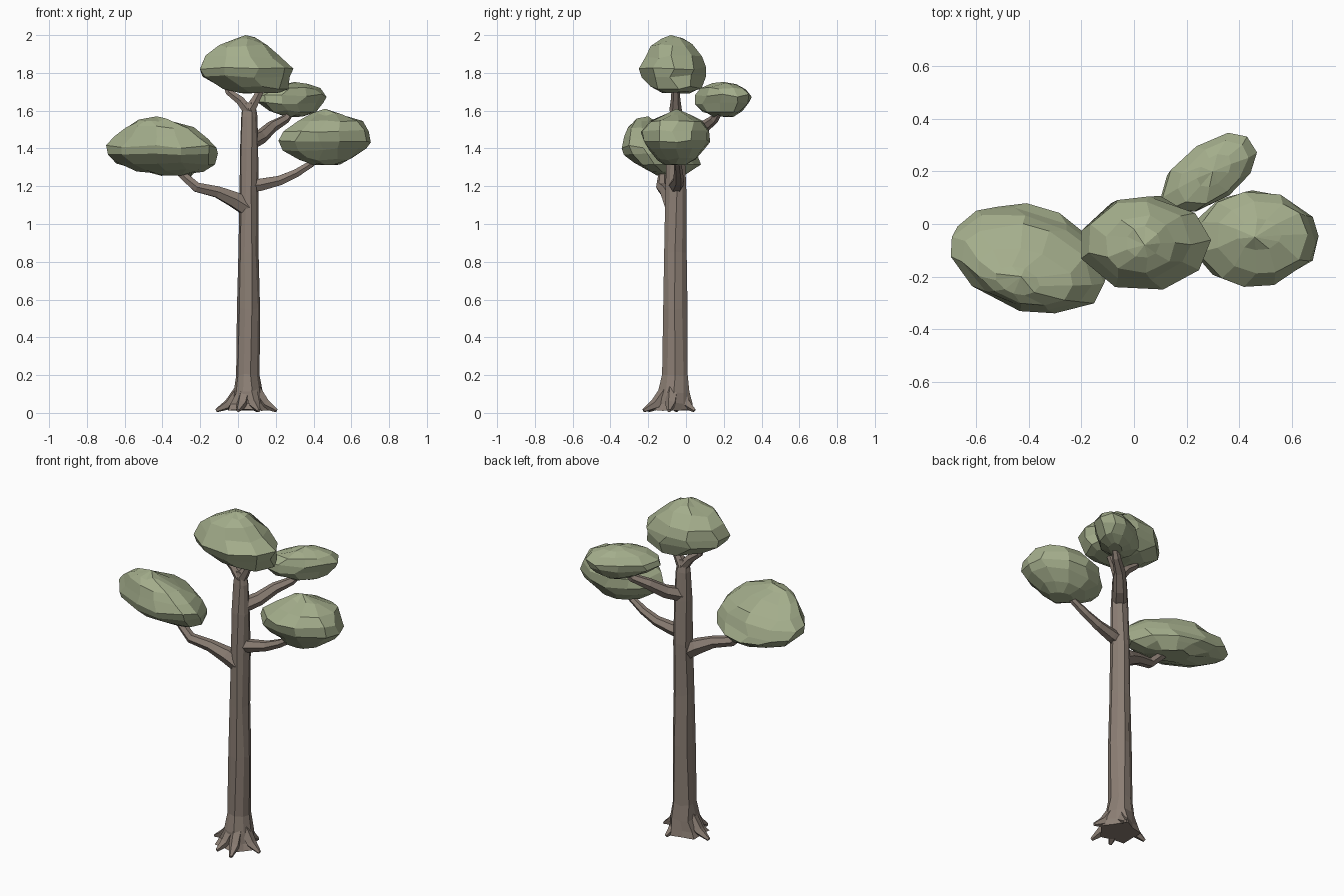
import bpy, bmesh, math, random
from mathutils import Vector

random.seed(4)


def material(name, rgb):
    m = bpy.data.materials.new(name)
    m.diffuse_color = (*rgb, 1)
    return m


BARK = material("bark", (0.26, 0.21, 0.175))
LEAF = material("leaf", (0.37, 0.42, 0.26))


def loft(name, rings, mat, tip=None):
    """Skin a stack of equal-sized rings, capped flat or with a tip point."""
    bm = bmesh.new()
    loops = [[bm.verts.new(p) for p in ring] for ring in rings]
    n = len(loops[0])
    for a, b in zip(loops, loops[1:]):
        for i in range(n):
            j = (i + 1) % n
            bm.faces.new((a[i], a[j], b[j], b[i]))
    bm.faces.new(loops[0][::-1])
    if tip:
        t = bm.verts.new(tip)
        for i in range(n):
            bm.faces.new((loops[-1][i], loops[-1][(i + 1) % n], t))
    else:
        bm.faces.new(loops[-1])
    bmesh.ops.recalc_face_normals(bm, faces=bm.faces)
    me = bpy.data.meshes.new(name)
    bm.to_mesh(me)
    bm.free()
    me.materials.append(mat)
    ob = bpy.data.objects.new(name, me)
    bpy.context.collection.objects.link(ob)
    return ob


def oval(level, n, shear=0.0, jitter=0.0, star=0.0):
    """Ring filling the box x0..x1, y0..y1 at height z; shear slants it in plan."""
    z, x0, x1, y0, y1 = level
    cx, cy, a, h = (x0 + x1) / 2, (y0 + y1) / 2, (x1 - x0) / 2, (y1 - y0) / 2
    b = math.sqrt(max(h * h - (shear * a) ** 2, (0.5 * h) ** 2))
    pts = []
    for i in range(n):
        t = 2 * math.pi * i / n + random.uniform(-1, 1) * jitter * 3
        k = 1 + random.uniform(-0.6, 1) * jitter - (star if i % 2 else 0)
        dx = a * k * math.cos(t)
        pts.append((cx + dx, cy + b * k * math.sin(t) + shear * dx,
                    z + random.uniform(-1, 1) * jitter * 0.2))
    return pts


def limb(name, path, n=6):
    """Tapered tube through (x, y, z, radius) points."""
    pts = [Vector(p[:3]) for p in path]
    rings = []
    for i, p in enumerate(pts):
        d = (pts[min(i + 1, len(pts) - 1)] - pts[max(i - 1, 0)]).normalized()
        side = d.cross(Vector((0, 0, 1))).normalized()
        up = side.cross(d)
        r = path[i][3]
        rings.append([p + r * (side * math.cos(2 * math.pi * k / n)
                               + up * math.sin(2 * math.pi * k / n)) for k in range(n)])
    return loft(name, rings, BARK)


# Trunk with a flared, lobed foot
trunk = [(0.015, -0.08, 0.17, -0.19, 0.04), (0.05, -0.055, 0.155, -0.165, 0.035),
         (0.11, -0.025, 0.13, -0.15, 0.025), (0.2, -0.015, 0.115, -0.128, 0.015),
         (0.55, -0.008, 0.117, -0.125, 0.01), (0.85, 0.0, 0.108, -0.118, 0.005),
         (1.15, 0.005, 0.11, -0.11, 0.005), (1.4, 0.008, 0.107, -0.105, -0.005),
         (1.57, 0.015, 0.103, -0.09, -0.018), (1.64, 0.025, 0.09, -0.08, -0.03)]
loft("trunk", [oval(l, 10, jitter=0.03, star=0.22 if l[0] < 0.08 else 0.06)
               for l in trunk], BARK)

# Roots
tips = [(-0.115, -0.05), (0.205, -0.09), (0.0, -0.2), (0.11, -0.225), (0.1, 0.045)]
for i, (x, y) in enumerate(tips):
    c = Vector((0.053, -0.065))
    m = c.lerp(Vector((x, y)), 0.6)
    s = c.lerp(Vector((x, y)), 0.25)
    limb(f"root_{i + 1}", [(s.x, s.y, 0.12, 0.035), (m.x, m.y, 0.045, 0.03),
                           (x, y, 0.012, 0.01)], 5)

# Branches
limb("branch_left", [(0.06, -0.06, 1.08, 0.05), (-0.02, -0.08, 1.13, 0.046),
                     (-0.11, -0.105, 1.17, 0.034), (-0.22, -0.13, 1.195, 0.029),
                     (-0.27, -0.125, 1.24, 0.026), (-0.35, -0.12, 1.31, 0.018)])
limb("branch_right", [(0.05, -0.055, 1.2, 0.04), (0.12, -0.05, 1.208, 0.037),
                      (0.22, -0.04, 1.23, 0.029), (0.31, -0.04, 1.27, 0.024),
                      (0.39, -0.045, 1.32, 0.02), (0.46, -0.05, 1.38, 0.015)])
limb("branch_back", [(0.06, -0.05, 1.43, 0.042), (0.12, 0.025, 1.46, 0.038),
                     (0.18, 0.095, 1.515, 0.032), (0.25, 0.15, 1.555, 0.024),
                     (0.3, 0.19, 1.62, 0.017)])
limb("fork_left", [(0.055, -0.055, 1.6, 0.032), (0.01, -0.055, 1.655, 0.026),
                   (-0.05, -0.055, 1.7, 0.02), (-0.07, -0.055, 1.75, 0.015)])
limb("fork_right", [(0.06, -0.055, 1.6, 0.034), (0.095, -0.055, 1.66, 0.025),
                    (0.12, -0.055, 1.71, 0.022), (0.14, -0.055, 1.76, 0.016)])


# Foliage clumps, as plan boxes at a few heights
def clump(name, levels, tip, shear=0.0, n=11):
    loft(name, [oval(l, n, shear, 0.045) for l in levels], LEAF, tip)


clump("foliage_top", [
    (1.695, 0.0, 0.22, -0.13, 0.03), (1.72, -0.09, 0.265, -0.19, 0.08),
    (1.78, -0.19, 0.28, -0.24, 0.105), (1.825, -0.21, 0.285, -0.25, 0.11),
    (1.885, -0.175, 0.215, -0.215, 0.09), (1.945, -0.11, 0.155, -0.19, 0.035),
    (1.98, -0.03, 0.1, -0.13, -0.01)], (0.04, -0.08, 2.0), n=9)
clump("foliage_left", [
    (1.262, -0.43, -0.24, -0.15, 0.0), (1.285, -0.54, -0.18, -0.21, 0.05),
    (1.32, -0.64, -0.125, -0.28, 0.075), (1.365, -0.7, -0.11, -0.33, 0.06),
    (1.41, -0.7, -0.115, -0.34, 0.035), (1.46, -0.655, -0.16, -0.33, 0.0),
    (1.51, -0.6, -0.23, -0.31, -0.09), (1.55, -0.53, -0.36, -0.27, -0.16)],
    (-0.43, -0.2, 1.57), -0.2)
clump("foliage_right", [
    (1.315, 0.4, 0.54, -0.11, 0.0), (1.345, 0.32, 0.6, -0.15, 0.055),
    (1.395, 0.235, 0.68, -0.19, 0.095), (1.44, 0.21, 0.705, -0.225, 0.125),
    (1.49, 0.24, 0.695, -0.24, 0.12), (1.54, 0.31, 0.665, -0.19, 0.09),
    (1.58, 0.39, 0.56, -0.1, 0.02)], (0.46, -0.05, 1.61))
clump("foliage_back", [
    (1.573, 0.25, 0.35, 0.15, 0.25), (1.6, 0.17, 0.41, 0.08, 0.3),
    (1.64, 0.105, 0.455, 0.045, 0.335), (1.68, 0.11, 0.47, 0.045, 0.345),
    (1.715, 0.17, 0.435, 0.075, 0.315), (1.74, 0.24, 0.37, 0.14, 0.27)],
    (0.3, 0.2, 1.752), 0.45, 10)
